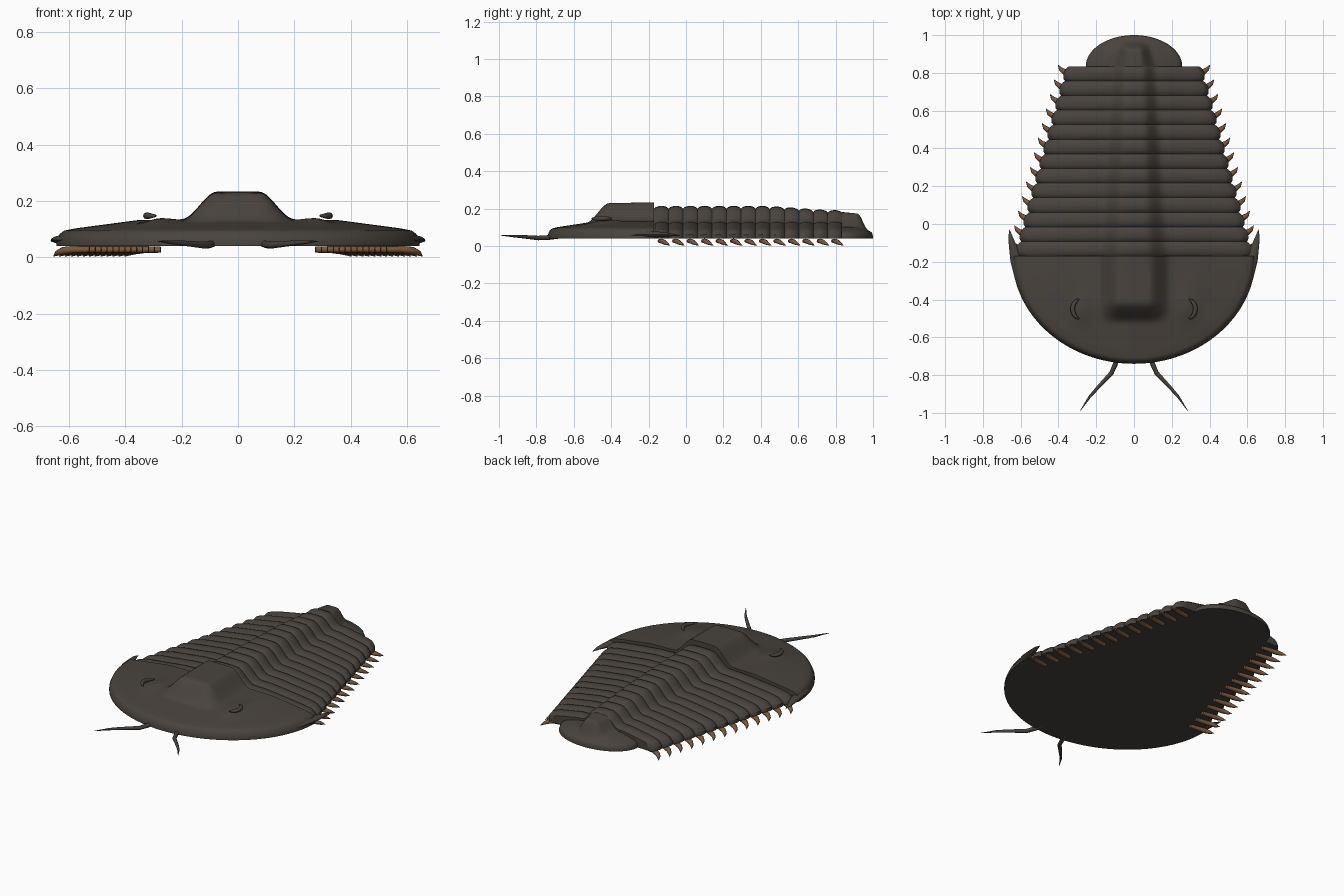
import bpy, math
from mathutils import Vector

if "Cube" in bpy.data.objects:
    bpy.data.objects.remove(bpy.data.objects["Cube"], do_unlink=True)


def material(name, rgb):
    m = bpy.data.materials.new(name)
    m.use_nodes = True
    m.diffuse_color = (*rgb, 1)
    bsdf = m.node_tree.nodes["Principled BSDF"]
    bsdf.inputs["Base Color"].default_value = (*rgb, 1)
    bsdf.inputs["Roughness"].default_value = 0.7
    return m


SHELL = material("dark shell", (0.066, 0.056, 0.047))
LEG = material("brown leg", (0.19, 0.095, 0.045))
BOTTOM = 0.04
REAR, FRONT, SEGMENTS = 0.835, -0.17, 13
PITCH = (REAR - FRONT) / SEGMENTS


def smooth(t):
    t = min(max(t, 0), 1)
    return t * t * (3 - 2 * t)


def interp(points, t):
    for (a, za), (b, zb) in zip(points, points[1:]):
        if t <= b:
            return za + (zb - za) * max(t - a, 0) / (b - a)
    return points[-1][1]


def make(name, verts, faces, mat, angle=40):
    mesh = bpy.data.meshes.new(name)
    mesh.from_pydata(verts, [], faces)
    mesh.materials.append(mat)
    ob = bpy.data.objects.new(name, mesh)
    bpy.context.collection.objects.link(ob)
    bpy.ops.object.select_all(action='DESELECT')
    ob.select_set(True)
    bpy.context.view_layer.objects.active = ob
    bpy.ops.object.mode_set(mode='EDIT')
    bpy.ops.mesh.select_all(action='SELECT')
    bpy.ops.mesh.remove_doubles(threshold=0.0002)
    bpy.ops.mesh.normals_make_consistent(inside=False)
    bpy.ops.object.mode_set(mode='OBJECT')
    bpy.ops.object.shade_smooth_by_angle(angle=math.radians(angle))
    return ob


def solid_grid(name, rows, mat):
    """Skin a grid of top points, then wall it down to a flat underside."""
    n, m = len(rows), len(rows[0])
    top = [p for row in rows for p in row]
    verts = top + [(x, y, BOTTOM) for x, y, z in top]
    faces, off = [], n * m
    for i in range(n - 1):
        for j in range(m - 1):
            q = (i * m + j, i * m + j + 1, (i + 1) * m + j + 1, (i + 1) * m + j)
            faces += [q, tuple(k + off for k in reversed(q))]
    rim = [j for j in range(m)] + [i * m + m - 1 for i in range(1, n)]
    rim += [(n - 1) * m + j for j in range(m - 2, -1, -1)]
    rim += [i * m for i in range(n - 2, 0, -1)]
    for a, b in zip(rim, rim[1:] + rim[:1]):
        faces.append((a, b, b + off, a + off))
    return make(name, verts, faces, mat)


def half_shield(name, y0, rx, ry, profile, lobe, rings=44, steps=72):
    """Half-elliptical shield; negative ry points it forward."""
    rows = []
    for i in range(rings + 1):
        r = 1 - (1 - i / rings) ** 1.3
        row = []
        for j in range(steps + 1):
            a = math.pi * j / steps
            x, y = rx * r * math.cos(a), y0 + ry * r * math.sin(a)
            row.append((x, y, interp(profile, r) + lobe(x, y)))
        rows.append(row)
    return solid_grid(name, rows, SHELL)


def tube(name, path, radii, mat, flat=1.0, sides=8):
    """Tapered tube through the path, squashed in height by flat."""
    path = [Vector(p) for p in path]
    verts, faces = [], []
    for i, p in enumerate(path):
        d = path[min(i + 1, len(path) - 1)] - path[max(i - 1, 0)]
        side = d.cross(Vector((0, 0, 1))).normalized()
        up = side.cross(d).normalized() * flat
        for k in range(sides):
            a = 2 * math.pi * k / sides
            verts.append(p + (side * math.cos(a) + up * math.sin(a)) * radii[i])
    for i in range(len(path) - 1):
        for k in range(sides):
            a, b = i * sides + k, i * sides + (k + 1) % sides
            faces.append((a, b, b + sides, a + sides))
    last = (len(path) - 1) * sides
    faces += [tuple(range(sides)), tuple(range(last, last + sides))]
    return make(name, verts, faces, mat, 60)


def pair(name, path, radii, mat, flat=1.0):
    for label, s in (("left", 1), ("right", -1)):
        tube(f"{label}_{name}", [(s * x, y, z) for x, y, z in path], radii, mat, flat)


# Head shield with its raised central lobe and thin raised border
def head_lobe(x, y):
    ridge = smooth((0.2 - abs(x)) / 0.125) * smooth((y + 0.53) / 0.12)
    cheek = 0.014 * math.exp(-((abs(x) - 0.28) / 0.05) ** 2 - ((y + 0.45) / 0.08) ** 2)
    return 0.096 * ridge + cheek


half_shield("head_shield", FRONT, 0.645, -0.57,
            [(0, 0.138), (0.55, 0.132), (0.9, 0.102), (0.96, 0.094), (0.985, 0.08), (1, 0.055)],
            head_lobe)

# Backward-pointing cheek spines
pair("cheek_spine", [(0.6, -0.29, 0.06), (0.625, -0.19, 0.062), (0.641, -0.12, 0.062),
                     (0.654, -0.07, 0.06), (0.659, -0.03, 0.056)],
     [0.03, 0.03, 0.021, 0.012, 0.001], SHELL, 0.6)

# Crescent eyes
eye = []
for k in range(9):
    a = math.radians(-65 + 130 * k / 8)
    eye.append((0.267 + 0.058 * math.cos(a), -0.45 + 0.058 * math.sin(a), 0.147))
pair("eye", eye, [0.004, 0.008, 0.011, 0.012, 0.012, 0.012, 0.011, 0.008, 0.004], SHELL)


# Segmented trunk: each segment arches up and bulges at the sides
def half_width(y):
    return 0.583 - 0.272 * y


rows, per, cols = [], 10, 60
for i in range(SEGMENTS * per + 1):
    t = (i % per) / per
    y = FRONT + PITCH * i / per
    f = (y - FRONT) / (REAR - FRONT)
    bulge = math.sin(math.pi * t) ** 0.6
    w = half_width(y) - 0.012 + 0.018 * bulge
    lobe_w = 0.185 - 0.065 * f
    row = []
    for j in range(cols + 1):
        u = -1 + 2 * j / cols
        u = math.copysign(1 - (1 - abs(u)) ** 1.25, u)
        side = interp([(0, 0.122), (0.45, 0.116), (0.85, 0.09), (0.95, 0.078), (1, 0.052)], abs(u))
        ridge = smooth((lobe_w - abs(u) * w) / (lobe_w * 0.65))
        fall = 1 - 0.3 * smooth((f - 0.55) / 0.45)
        z = side + 0.078 * ridge * fall + 0.015 * bulge * (1 - 0.4 * abs(u))
        row.append((u * w, y, z))
    rows.append(row)
solid_grid("trunk", rows, SHELL)


# Tail shield with a tapering ridge
def tail_lobe(x, y):
    w = 0.125 - 0.35 * (y - REAR)
    return 0.07 * smooth((w - abs(x)) / (w * 0.7)) * smooth((0.975 - y) / 0.06)


half_shield("tail_shield", REAR, 0.255, 0.165,
            [(0, 0.112), (0.6, 0.102), (0.9, 0.08), (0.97, 0.07), (1, 0.052)],
            tail_lobe, 30, 48)

# Hooked legs under every segment
for n in range(SEGMENTS):
    y = FRONT + 0.045 + n * PITCH
    w = half_width(y)
    pair(f"leg_{n + 1}", [(w - 0.09, y - 0.015, 0.027), (w - 0.03, y - 0.008, 0.027),
                          (w + 0.005, y + 0.004, 0.023), (w + 0.024, y + 0.018, 0.015),
                          (w + 0.038, y + 0.04, 0.003)],
         [0.012, 0.014, 0.015, 0.011, 0.001], LEG, 0.9)

# Antennae
pair("antenna", [(0.08, -0.68, 0.053), (0.098, -0.74, 0.045), (0.12, -0.79, 0.043),
                 (0.195, -0.87, 0.05), (0.235, -0.915, 0.053), (0.285, -0.99, 0.057)],
     [0.013, 0.013, 0.012, 0.009, 0.007, 0.001], SHELL)
